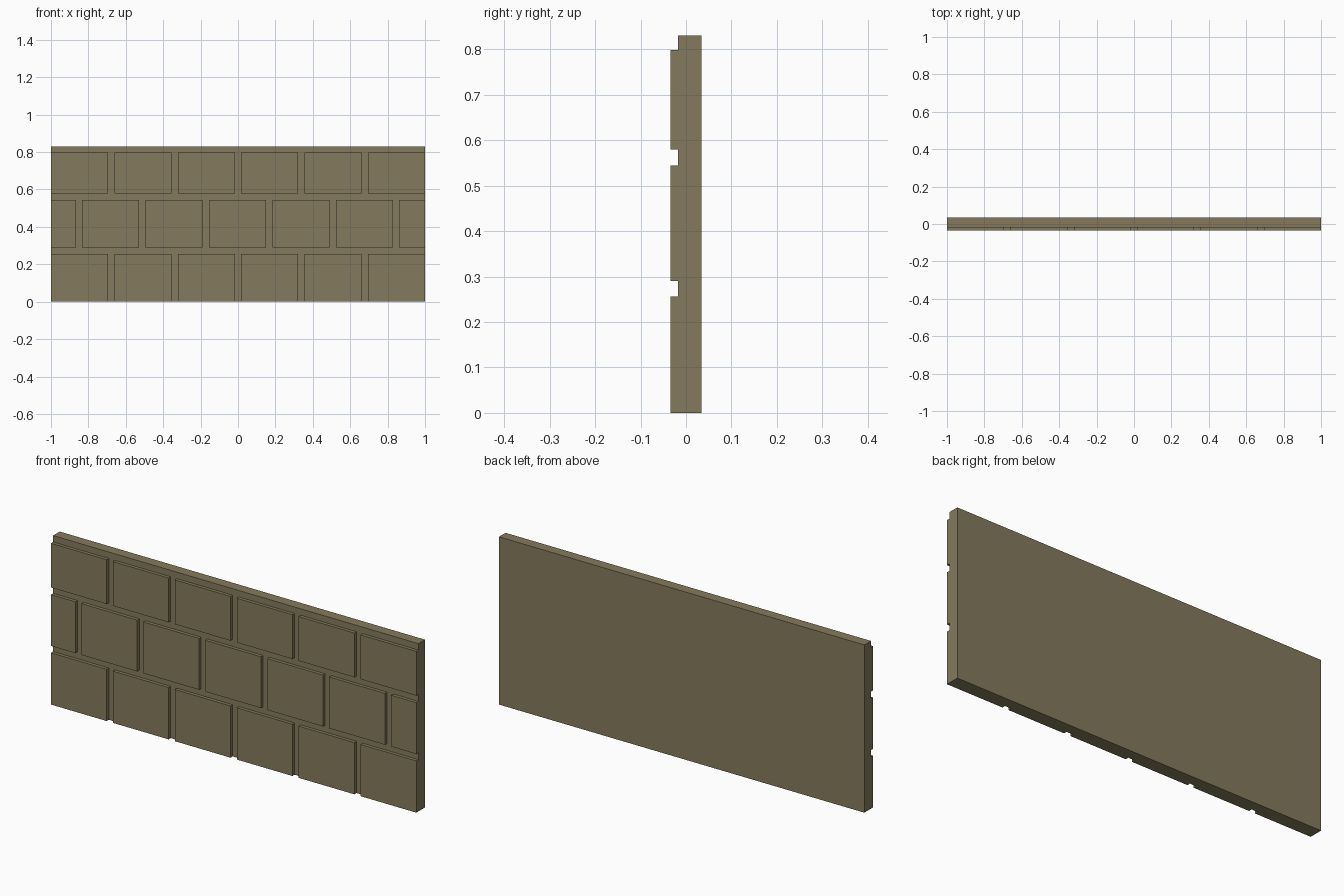
import bpy, bmesh
from mathutils import Matrix, Vector

if "Cube" in bpy.data.objects:
    bpy.data.objects.remove(bpy.data.objects["Cube"])

stone = bpy.data.materials.new("olive_stone")
stone.diffuse_color = (0.231, 0.195, 0.107, 1)
stone.use_nodes = True
stone.node_tree.nodes["Principled BSDF"].inputs["Base Color"].default_value = stone.diffuse_color

HALF_DEPTH, MORTAR_Y, HEIGHT = 0.034, -0.0175, 0.83
BRICK, GAP = 0.305, 0.034
PITCH = BRICK + GAP


def add_box(bm, x0, x1, y0, y1, z0, z1):
    size = Vector((x1 - x0, y1 - y0, z1 - z0))
    mid = Vector((x0 + x1, y0 + y1, z0 + z1)) / 2
    bmesh.ops.create_cube(bm, size=1, matrix=Matrix.Translation(mid) @ Matrix.Diagonal((*size, 1)))


def finish(bm, name):
    mesh = bpy.data.meshes.new(name)
    bm.to_mesh(mesh)
    bm.free()
    mesh.materials.append(stone)
    bpy.context.collection.objects.link(bpy.data.objects.new(name, mesh))


# Mortar slab behind the bricks
bm = bmesh.new()
add_box(bm, -1, 1, MORTAR_Y, HALF_DEPTH, 0, HEIGHT)
finish(bm, "mortar_slab")

# Three brick courses in running bond: bottom, top, start of first brick
courses = {
    "bottom_bricks": (0.0, 0.256, -1.0),
    "middle_bricks": (0.290, 0.544, -0.833 - PITCH),
    "top_bricks": (0.579, 0.798, -1.0),
}
for name, (z0, z1, start) in courses.items():
    bm = bmesh.new()
    for i in range(7):
        x0 = max(start + i * PITCH, -1)
        x1 = min(start + i * PITCH + BRICK, 1)
        if x1 - x0 > 0.01:
            add_box(bm, x0, x1, -HALF_DEPTH, MORTAR_Y, z0, z1)
    # drop the hidden backs that touch the slab
    backs = [f for f in bm.faces if f.normal.y > 0.9]
    bmesh.ops.delete(bm, geom=backs, context='FACES_ONLY')
    finish(bm, name)
